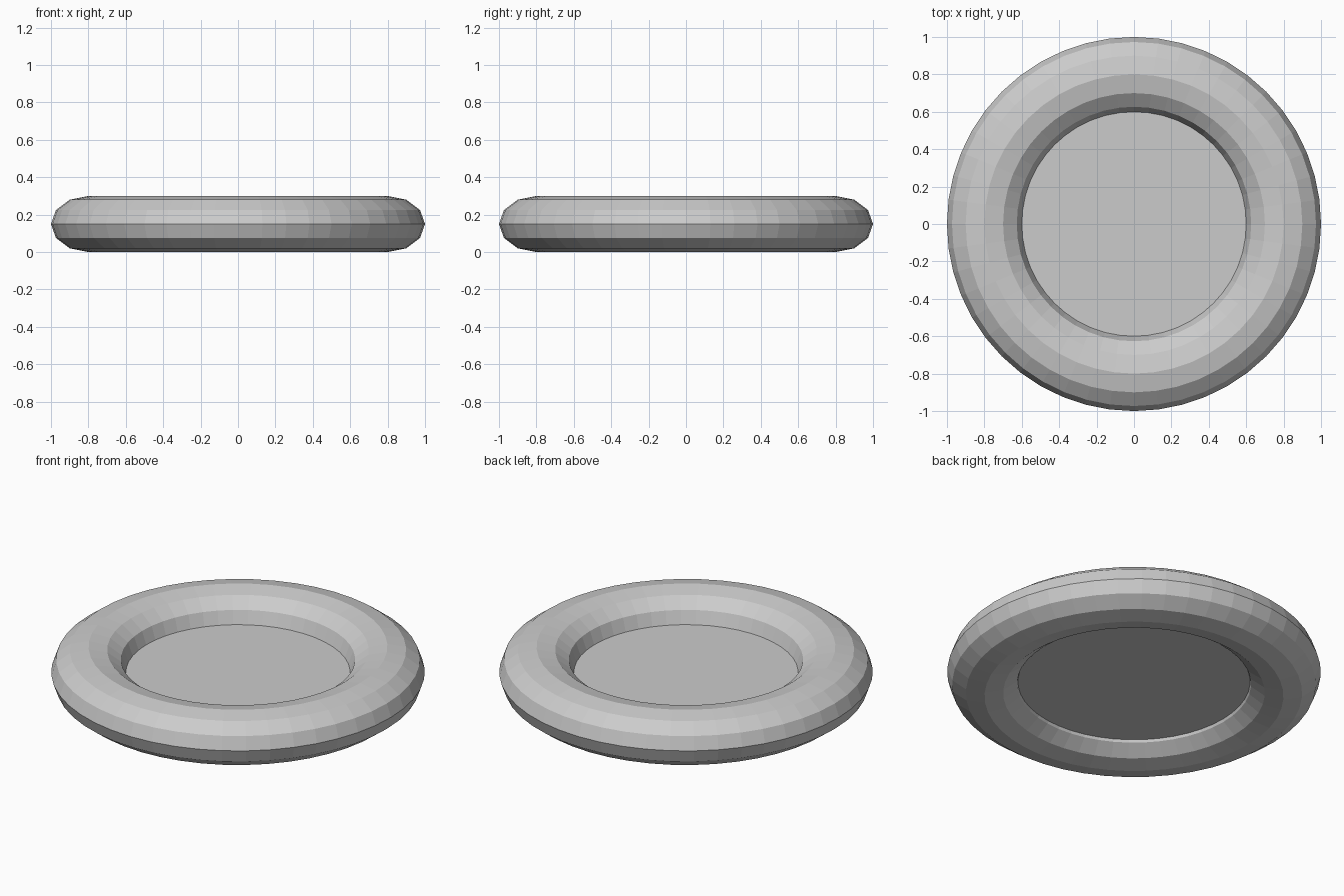
import bpy

if "Cube" in bpy.data.objects:
    bpy.data.objects.remove(bpy.data.objects["Cube"])

# Rounded outer ring, slightly flattened, faceted
bpy.ops.mesh.primitive_torus_add(major_radius=0.8, minor_radius=0.2,
                                 major_segments=48, minor_segments=12,
                                 location=(0, 0, 0.15))
ring = bpy.context.object
ring.name = "outer_ring"
ring.scale.z = 0.75

# Thin floor disc, its edge tucked inside the ring
FLOOR_BOTTOM, FLOOR_TOP = 0.09, 0.15
bpy.ops.mesh.primitive_cylinder_add(vertices=48, radius=0.64,
                                    depth=FLOOR_TOP - FLOOR_BOTTOM,
                                    location=(0, 0, (FLOOR_TOP + FLOOR_BOTTOM) / 2))
bpy.context.object.name = "floor_disc"
